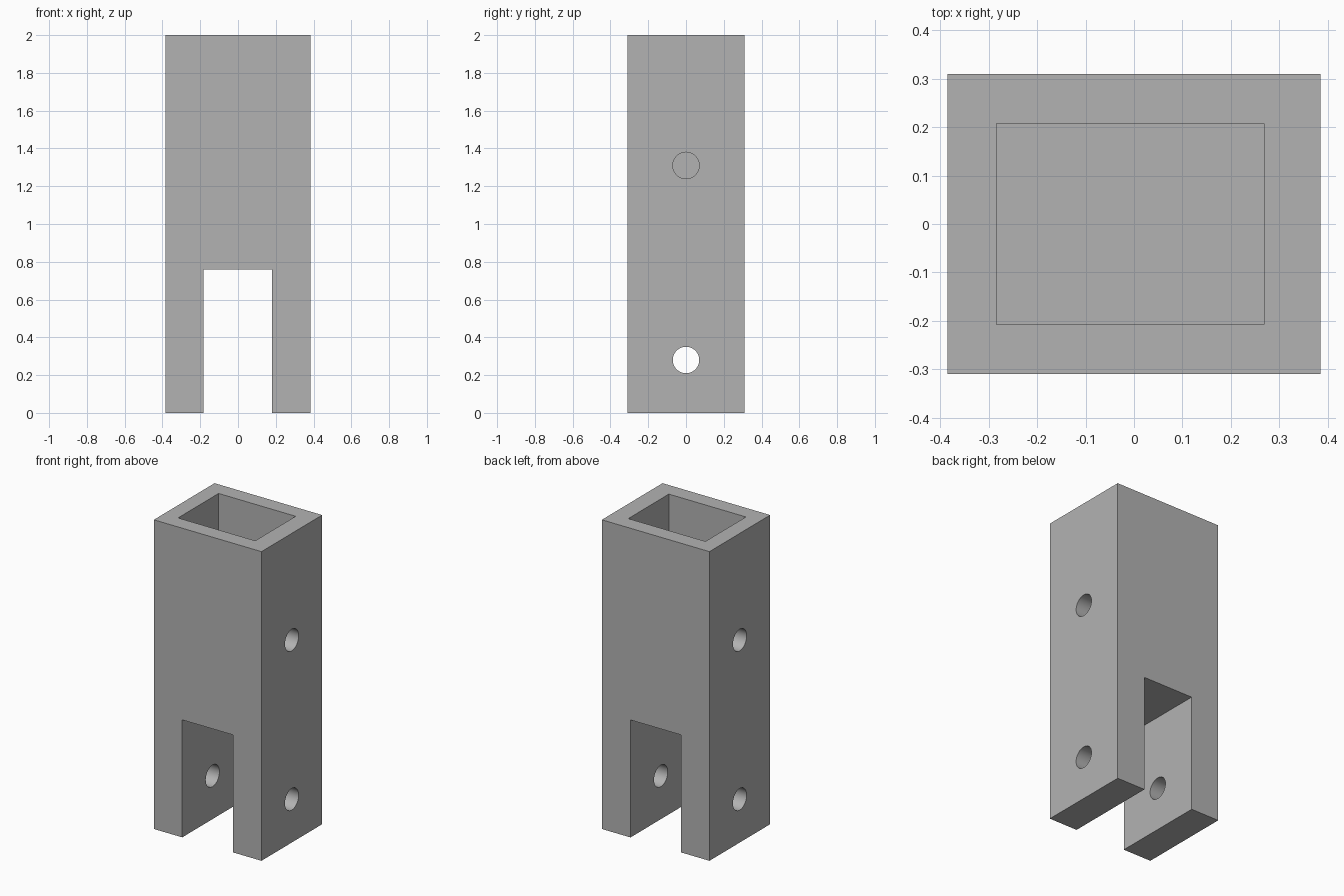
import bpy
import math

cube = bpy.data.objects.get("Cube")
if cube:
    bpy.data.objects.remove(cube, do_unlink=True)

# Single grey material
grey = bpy.data.materials.new("plain grey")
grey.use_nodes = True
colour = (0.45, 0.45, 0.45, 1)
grey.diffuse_color = colour
grey.node_tree.nodes["Principled BSDF"].inputs["Base Color"].default_value = colour


def box(name, low, high):
    """Axis-aligned block between two corners."""
    centre = [(a + b) / 2 for a, b in zip(low, high)]
    bpy.ops.mesh.primitive_cube_add(size=1, location=centre)
    ob = bpy.context.object
    ob.name = name
    ob.scale = [b - a for a, b in zip(low, high)]
    bpy.ops.object.transform_apply(location=True, rotation=True, scale=True)
    ob.data.materials.append(grey)
    return ob


def drill(name, x, z, length):
    """Round cutter lying along x."""
    bpy.ops.mesh.primitive_cylinder_add(vertices=48, radius=0.07, depth=length,
                                        location=(x, 0, z),
                                        rotation=(0, math.pi / 2, 0))
    ob = bpy.context.object
    ob.name = name
    ob.data.materials.append(grey)
    return ob


# Solid bracket body
body = box("bracket_body", (-0.385, -0.31, 0), (0.385, 0.31, 2))

# Top socket, fork slot, fork pin hole and two blind side holes
cutters = [
    box("socket_cutter", (-0.284, -0.207, 1.4), (0.268, 0.207, 2.2)),
    box("slot_cutter", (-0.182, -0.5, -0.2), (0.18, 0.5, 0.76)),
    drill("pin_hole_cutter", 0, 0.28, 1.2),
    drill("left_hole_cutter", 0.385, 1.31, 0.4),
    drill("right_hole_cutter", -0.385, 1.31, 0.4),
]
for cutter in cutters:
    mod = body.modifiers.new(cutter.name, 'BOOLEAN')
    mod.operation = 'DIFFERENCE'
    mod.solver = 'EXACT'
    mod.object = cutter
    cutter.hide_render = True

# Apply the cuts, then drop the cutters
bpy.ops.object.select_all(action='DESELECT')
body.select_set(True)
bpy.context.view_layer.objects.active = body
for mod in list(body.modifiers):
    bpy.ops.object.modifier_apply(modifier=mod.name)
for cutter in cutters:
    bpy.data.objects.remove(cutter, do_unlink=True)

# Smooth hole walls, sharp block edges
bpy.ops.object.shade_smooth_by_angle(angle=math.radians(30))
